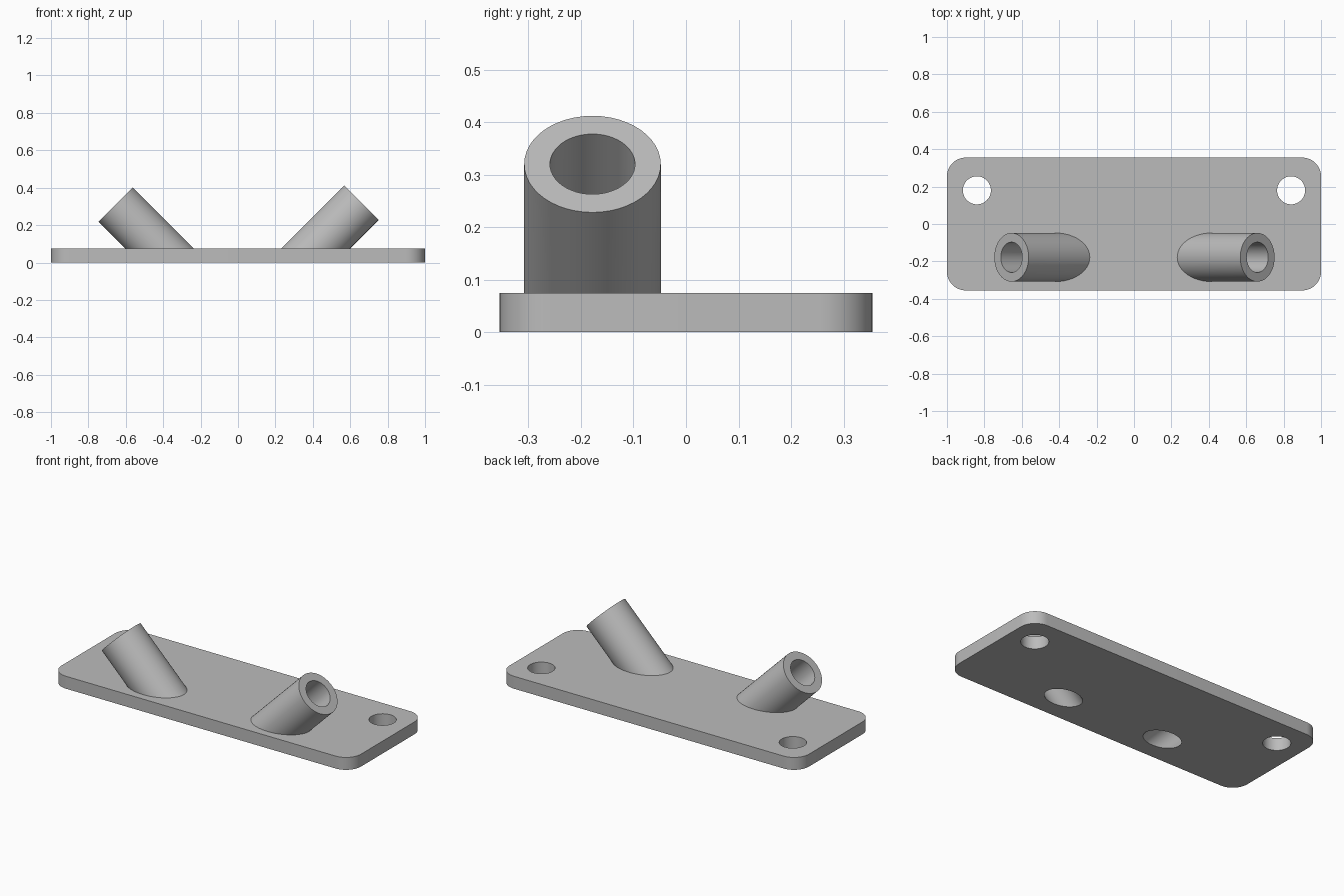
import bpy, bmesh, math
from mathutils import Vector, Matrix

if "Cube" in bpy.data.objects:
    bpy.data.objects.remove(bpy.data.objects["Cube"], do_unlink=True)

THICK, HALF_Y, CORNER = 0.075, 0.355, 0.1
TUBE_Y, TUBE_R, BORE_R = -0.178, 0.13, 0.081
HOLE_X, HOLE_Y, HOLE_R = 0.84, 0.18, 0.075
SIDES = 48

grey = bpy.data.materials.new("plain grey")
grey.use_nodes = True
grey.diffuse_color = (0.5, 0.5, 0.5, 1)
grey.node_tree.nodes["Principled BSDF"].inputs["Base Color"].default_value = grey.diffuse_color


def make_object(name, bm):
    bmesh.ops.recalc_face_normals(bm, faces=bm.faces[:])
    mesh = bpy.data.meshes.new(name)
    bm.to_mesh(mesh)
    bm.free()
    mesh.materials.append(grey)
    obj = bpy.data.objects.new(name, mesh)
    bpy.context.collection.objects.link(obj)
    return obj


def rod(name, start, end, radius, trim_z=None):
    """Solid cylinder between two points, optionally cut flat at a height."""
    start, end = Vector(start), Vector(end)
    axis = end - start
    turn = Vector((0, 0, 1)).rotation_difference(axis).to_matrix().to_4x4()
    bm = bmesh.new()
    bmesh.ops.create_cone(bm, cap_ends=True, segments=SIDES, radius1=radius, radius2=radius,
                          depth=axis.length, matrix=Matrix.Translation((start + end) / 2) @ turn)
    if trim_z is not None:
        bmesh.ops.bisect_plane(bm, geom=bm.verts[:] + bm.edges[:] + bm.faces[:],
                               plane_co=(0, 0, trim_z), plane_no=(0, 0, 1), clear_inner=True)
        bmesh.ops.holes_fill(bm, edges=[e for e in bm.edges if e.is_boundary])
    return make_object(name, bm)


def combine(target, other, operation):
    """Apply a boolean and drop the helper."""
    mod = target.modifiers.new(operation.title(), 'BOOLEAN')
    mod.operation, mod.object, mod.solver = operation, other, 'EXACT'
    bpy.ops.object.select_all(action='DESELECT')
    target.select_set(True)
    bpy.context.view_layer.objects.active = target
    bpy.ops.object.modifier_apply(modifier=mod.name)
    bpy.data.objects.remove(other, do_unlink=True)


# Base plate with rounded corners
bm = bmesh.new()
bmesh.ops.create_cube(bm, size=1, matrix=Matrix.Translation((0, 0, THICK / 2))
                      @ Matrix.Diagonal((2, 2 * HALF_Y, THICK, 1)))
upright = [e for e in bm.edges if abs(e.verts[0].co.z - e.verts[1].co.z) > THICK / 2]
bmesh.ops.bevel(bm, geom=upright, offset=CORNER, segments=12, profile=0.5, affect='EDGES')
plate = make_object("mounting_plate", bm)

# Angled sockets leaning outward; the left one is slightly longer
sockets = [(1, 0.415, 0.245), (-1, 0.42, 0.235)]


def on_axis(side, foot, reach):
    return (side * (foot + reach), TUBE_Y, THICK + reach)


for side, foot, reach in sockets:
    tube = rod("socket", on_axis(side, foot, -0.3), on_axis(side, foot, reach), TUBE_R, THICK / 2)
    combine(plate, tube, 'UNION')

# Bores through sockets and plate, and the two screw holes
for side, foot, reach in sockets:
    bore = rod("bore_cutter", on_axis(side, foot, -0.3), on_axis(side, foot, reach + 0.1), BORE_R)
    combine(plate, bore, 'DIFFERENCE')
    hole = rod("hole_cutter", (side * HOLE_X, HOLE_Y, -0.1), (side * HOLE_X, HOLE_Y, 0.2), HOLE_R)
    combine(plate, hole, 'DIFFERENCE')

plate.name = "mounting_plate_with_sockets"
bpy.ops.object.shade_smooth_by_angle(angle=math.radians(30))
